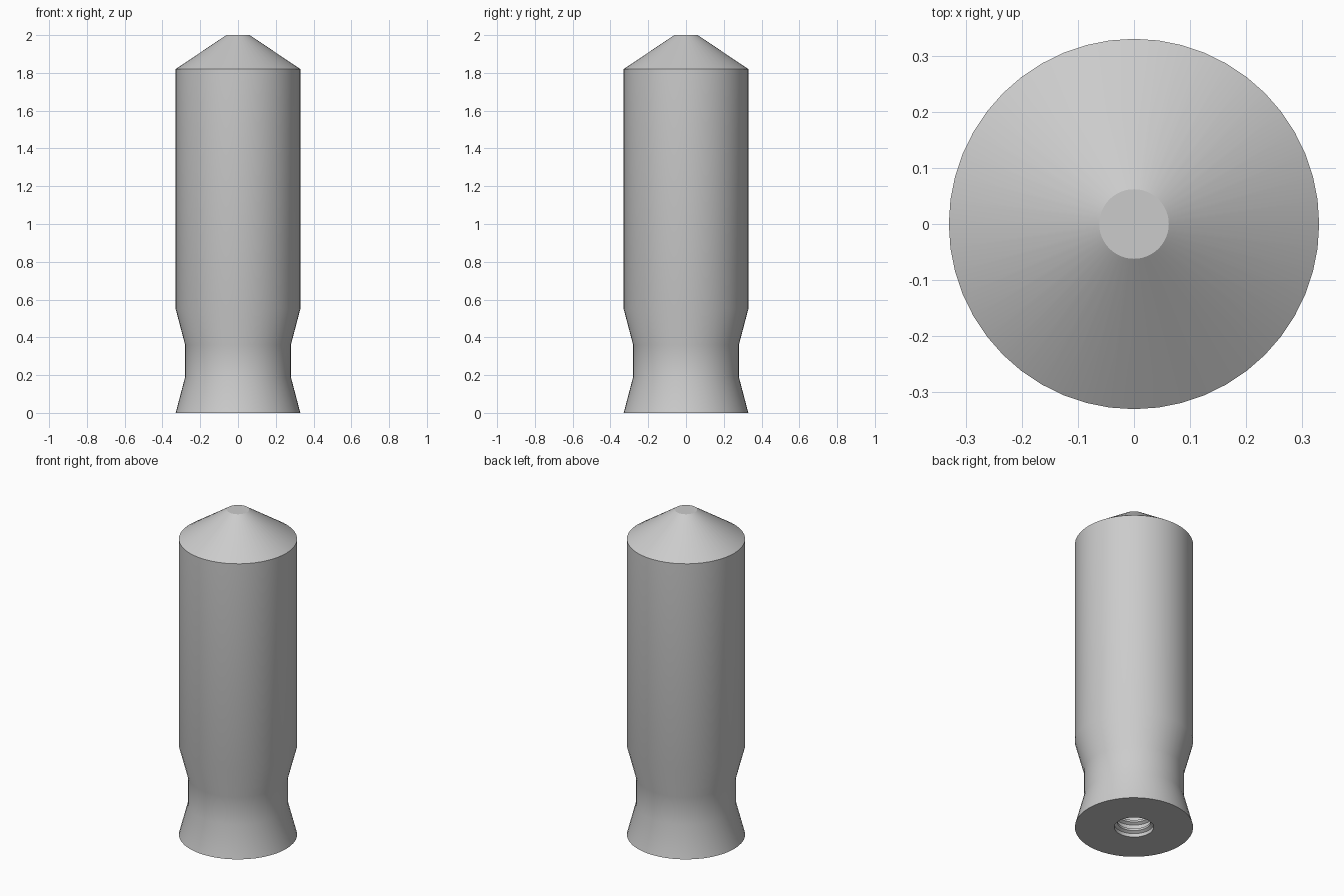
import bpy
import bmesh
from math import pi, radians

cube = bpy.data.objects.get("Cube")
if cube:
    bpy.data.objects.remove(cube, do_unlink=True)

SIDES = 48

grey = bpy.data.materials.new("plain grey")
grey.use_nodes = True
color = (0.6, 0.6, 0.6, 1)
grey.diffuse_color = color
grey.node_tree.nodes["Principled BSDF"].inputs["Base Color"].default_value = color

# Outer skin: pointed top, straight body, waisted neck, flared foot
profile = [(0, 2), (0.062, 2), (0.33, 1.82), (0.33, 0.55),
           (0.28, 0.36), (0.28, 0.19), (0.33, 0)]

# Threaded socket in the underside, as a row of ring grooves
bore, groove, pitch = 0.093, 0.11, 0.055
profile.append((groove, 0))
for i in range(10):
    z = i * pitch
    profile += [(groove, z + 0.022), (bore, z + 0.032),
                (bore, z + 0.045), (groove, z + pitch)]
profile += [(groove, 0.57), (0, 0.6)]

# Revolve the profile around z
bm = bmesh.new()
verts = [bm.verts.new((r, 0, z)) for r, z in profile]
edges = [bm.edges.new(pair) for pair in zip(verts, verts[1:])]
bmesh.ops.spin(bm, geom=verts + edges, axis=(0, 0, 1), cent=(0, 0, 0),
               angle=2 * pi, steps=SIDES, use_merge=True)
bmesh.ops.remove_doubles(bm, verts=bm.verts, dist=0.0005)
bmesh.ops.recalc_face_normals(bm, faces=bm.faces)

mesh = bpy.data.meshes.new("handle")
bm.to_mesh(mesh)
bm.free()
mesh.materials.append(grey)
handle = bpy.data.objects.new("handle", mesh)
bpy.context.collection.objects.link(handle)

# Smooth sides with crisp rims
bpy.ops.object.select_all(action="DESELECT")
handle.select_set(True)
bpy.context.view_layer.objects.active = handle
bpy.ops.object.shade_smooth_by_angle(angle=radians(30))
